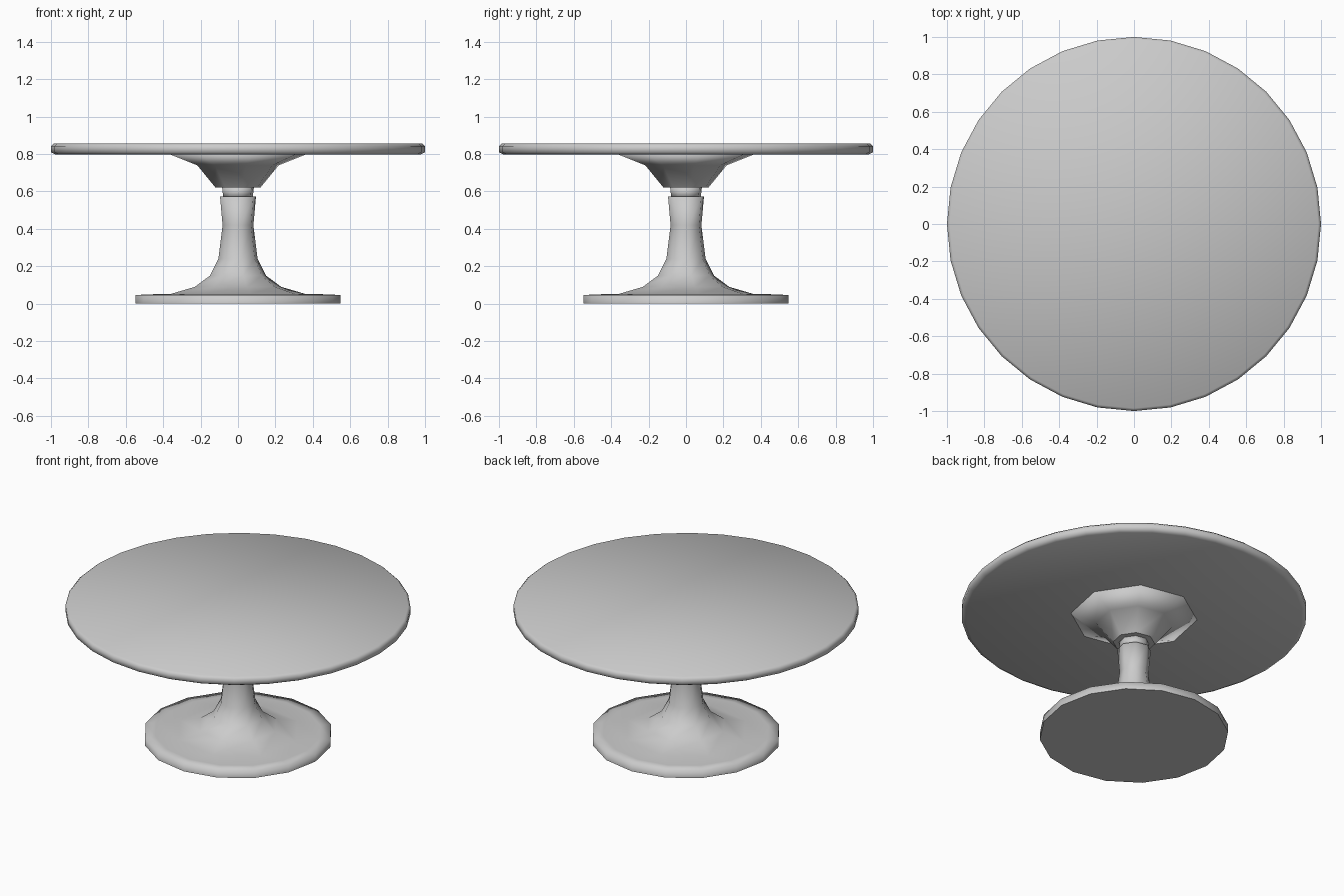
import bpy, bmesh
from math import cos, sin, pi

cube = bpy.data.objects.get("Cube")
if cube:
    bpy.data.objects.remove(cube, do_unlink=True)

GREY = (0.6, 0.6, 0.6, 1)
mat = bpy.data.materials.new("light_grey")
mat.use_nodes = True
mat.diffuse_color = GREY
mat.node_tree.nodes["Principled BSDF"].inputs["Base Color"].default_value = GREY


def turned(name, profile, sides, coarse_from=None, flat_bottom=False):
    """Turn a (radius, z) profile; rings from coarse_from on have half the sides."""
    bm = bmesh.new()
    step = 2 * pi / sides
    rings = []
    for row, (r, z) in enumerate(profile):
        coarse = coarse_from is not None and row >= coarse_from
        angles = [(i // 2 * 2 + 0.5 if coarse else i) * step for i in range(sides)]
        rings.append([bm.verts.new((r * cos(a), r * sin(a), z)) for a in angles])
    for low, high in zip(rings, rings[1:]):
        for i in range(sides):
            j = (i + 1) % sides
            bm.faces.new((low[i], low[j], high[j], high[i]))
    bm.faces.new(rings[0][::-1])
    bm.faces.new(rings[-1])
    # Merge the paired points of the coarse rings
    bmesh.ops.remove_doubles(bm, verts=bm.verts[:], dist=0.0001)
    bmesh.ops.recalc_face_normals(bm, faces=bm.faces[:])
    bottom = profile[0][1]
    for f in bm.faces:
        on_bottom = all(abs(v.co.z - bottom) < 0.0001 for v in f.verts)
        f.smooth = not (flat_bottom and on_bottom)
    mesh = bpy.data.meshes.new(name)
    bm.to_mesh(mesh)
    bm.free()
    mesh.materials.append(mat)
    obj = bpy.data.objects.new(name, mesh)
    bpy.context.collection.objects.link(obj)
    return obj


# Round top with a softened rim
turned("table_top", [(0.975, 0.797), (1, 0.81), (1, 0.842), (0.985, 0.856)], 32)

# Flared support under the top
turned("top_support", [(0.122, 0.62), (0.222, 0.74), (0.375, 0.80)], 16, 0, True)

# Short neck between stem and support
turned("neck", [(0.08, 0.565), (0.087, 0.625)], 16, 0)

# Foot disc that sweeps up into the stem
turned("foot_and_stem", [
    (0.547, 0), (0.547, 0.046), (0.48, 0.05),
    (0.367, 0.052), (0.235, 0.09), (0.153, 0.15),
    (0.107, 0.24), (0.084, 0.42), (0.098, 0.572),
], 16, 3, True)
